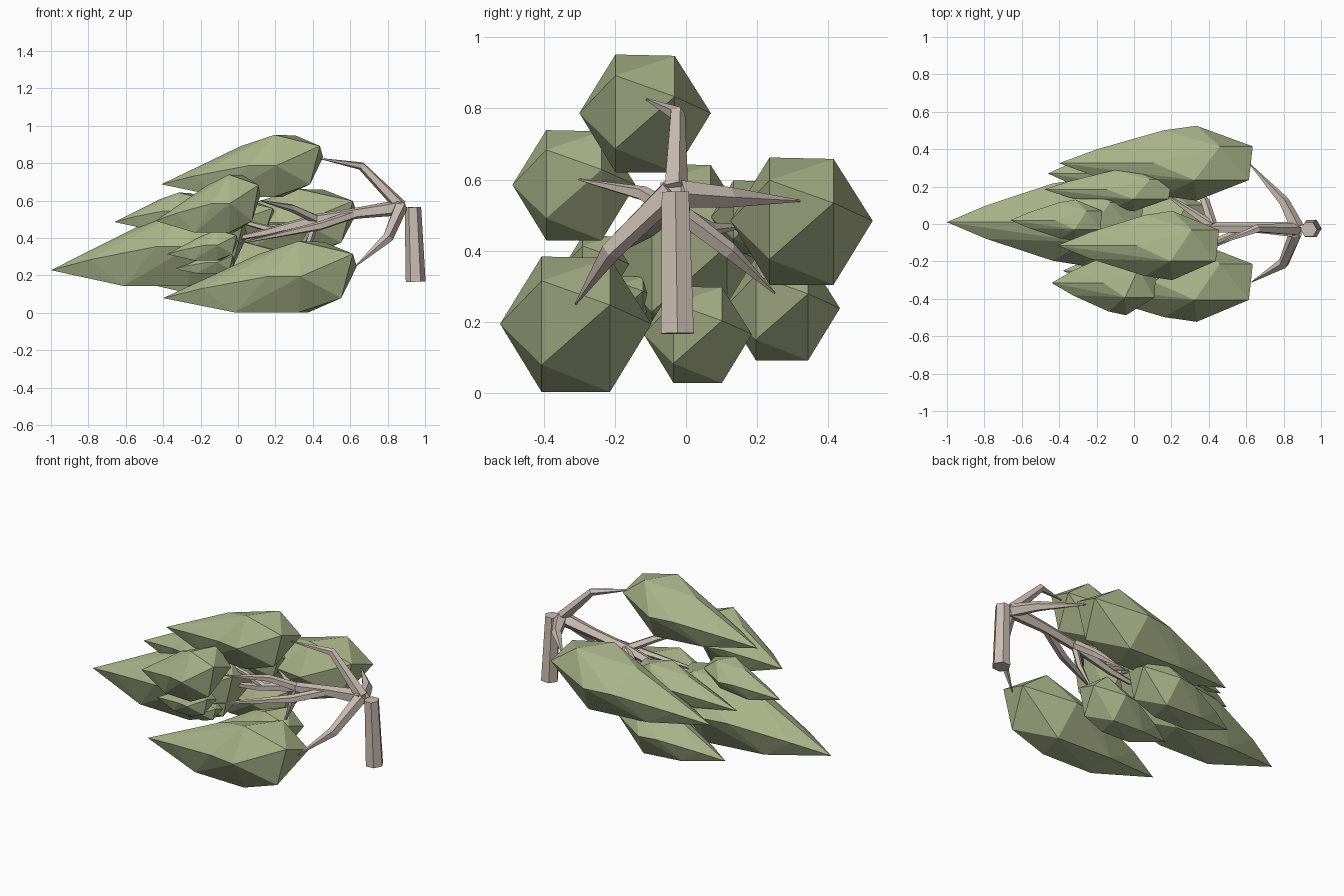
import bpy
import bmesh
import math
from mathutils import Vector

cube = bpy.data.objects.get("Cube")
if cube:
    bpy.data.objects.remove(cube, do_unlink=True)


def make_material(name, colour):
    material = bpy.data.materials.new(name)
    material.diffuse_color = (*colour, 1)
    material.use_nodes = True
    shader = next(n for n in material.node_tree.nodes if n.type == "BSDF_PRINCIPLED")
    shader.inputs["Base Color"].default_value = (*colour, 1)
    return material


foliage_green = make_material("foliage green", (0.4, 0.45, 0.25))
bark_beige = make_material("bark beige", (0.6, 0.52, 0.46))


def finish_object(name, bm, material):
    bmesh.ops.recalc_face_normals(bm, faces=bm.faces[:])
    mesh = bpy.data.meshes.new(name)
    bm.to_mesh(mesh)
    bm.free()
    mesh.materials.append(material)
    result = bpy.data.objects.new(name, mesh)
    bpy.context.scene.collection.objects.link(result)
    return result


# Teardrop profile: distance from the tip as a fraction of the length, then
# sideways and upward offsets as fractions of the radius
TEARDROP = [
    (0, 0, -.54), (.2, .38, -.3), (.2, -.38, -.3), (.49, 0, .56),
    (.54, .88, 0), (.54, -.88, 0), (.71, 1, 0), (.71, -1, 0),
    (.37, -.4, -.9), (.37, .4, -.8), (.7, -.45, .89), (.83, .45, .87),
    (.75, .45, -.9), (.7, -.45, -.9), (.92, -.45, -.54),
    (.98, -.45, .57), (1, .45, .25),
]


def foliage_clump(name, tip_x, end_x, y, z, radius):
    """Faceted teardrop, blunt toward +x and pointed toward -x."""
    bm = bmesh.new()
    for along, side, up in TEARDROP:
        bm.verts.new((tip_x + along * (end_x - tip_x),
                      y + side * radius, z + up * radius))
    bmesh.ops.convex_hull(bm, input=bm.verts[:])
    return finish_object(name, bm, foliage_green)


def tapered_limb(name, points, radii, sides=5):
    """Tube of flat sides following the points, with a radius at each."""
    bm = bmesh.new()
    path = [Vector(point) for point in points]
    rings = []
    for index, centre in enumerate(path):
        before = path[max(index - 1, 0)]
        after = path[min(index + 1, len(path) - 1)]
        direction = (after - before).normalized()
        helper = Vector((0, 0, 1)) if abs(direction.z) < 0.9 else Vector((0, 1, 0))
        across = direction.cross(helper).normalized()
        upward = across.cross(direction)
        ring = []
        for side in range(sides):
            angle = math.tau * side / sides
            offset = across * math.cos(angle) + upward * math.sin(angle)
            ring.append(bm.verts.new(centre + offset * radii[index]))
        rings.append(ring)
    for lower, upper in zip(rings, rings[1:]):
        for side in range(sides):
            following = (side + 1) % sides
            bm.faces.new((lower[side], lower[following],
                          upper[following], upper[side]))
    bm.faces.new(rings[0])
    bm.faces.new(rings[-1])
    return finish_object(name, bm, bark_beige)


# Foliage clumps
foliage_clump("top_foliage", -.41, .455, -.115, .787, .185)
foliage_clump("front_low_foliage", -.4, .635, -.31, .194, .213)
foliage_clump("back_foliage", -.4, .635, .325, .484, .2)
foliage_clump("front_high_foliage", -.44, .12, -.315, .585, .173)
foliage_clump("back_low_foliage", -.46, .22, .27, .238, .163)
foliage_clump("bottom_foliage", -.2, .38, .033, .165, .152)
foliage_clump("end_foliage", -1, .05, .01, .355, .235)
foliage_clump("upper_end_foliage", -.66, -.17, .02, .545, .11)
foliage_clump("inner_back_foliage", -.48, .2, .185, .495, .115)
foliage_clump("inner_front_foliage", -.38, 0, -.25, .362, .09)
foliage_clump("small_front_foliage", -.34, -.02, -.15, .27, .065)

# Trunk stump
tapered_limb("trunk", [(.95, -.024, .167), (.935, -.03, .565)], [.053, .044], 6)

# Main limb and the limbs leaving its root
tapered_limb("main_limb",
             [(.88, -.035, .565), (.65, -.02, .535), (.42, -.02, .5),
              (.15, -.02, .43), (-.1, 0, .38)],
             [.045, .032, .03, .022, .008])
tapered_limb("upper_limb",
             [(.87, -.03, .57), (.66, -.025, .785), (.44, -.11, .825)],
             [.036, .023, .003])
tapered_limb("front_limb",
             [(.87, -.04, .57), (.8, -.21, .4), (.63, -.31, .25)],
             [.038, .03, .003])
tapered_limb("back_limb",
             [(.87, -.02, .56), (.8, .12, .55), (.62, .32, .54)],
             [.04, .03, .003])

# Twigs reaching the inner clumps
tapered_limb("front_high_twig",
             [(.42, -.02, .5), (.29, -.12, .56), (.12, -.3, .6)],
             [.026, .022, .003])
tapered_limb("back_low_twig",
             [(.42, -.01, .5), (.38, .12, .4), (.28, .25, .28)],
             [.028, .025, .003])
tapered_limb("inner_back_twig",
             [(.42, -.01, .5), (.3, .07, .46), (.15, .17, .47)],
             [.025, .02, .003])
tapered_limb("inner_front_twig",
             [(.63, -.02, .53), (.44, -.1, .465), (0, -.24, .37)],
             [.025, .025, .003])
tapered_limb("bottom_twig",
             [(.42, -.02, .5), (.38, -.02, .38), (.3, .01, .22)],
             [.022, .018, .003])
tapered_limb("upper_end_twig",
             [(.2, -.02, .44), (.05, 0, .48), (-.2, .02, .53)],
             [.02, .014, .003])
